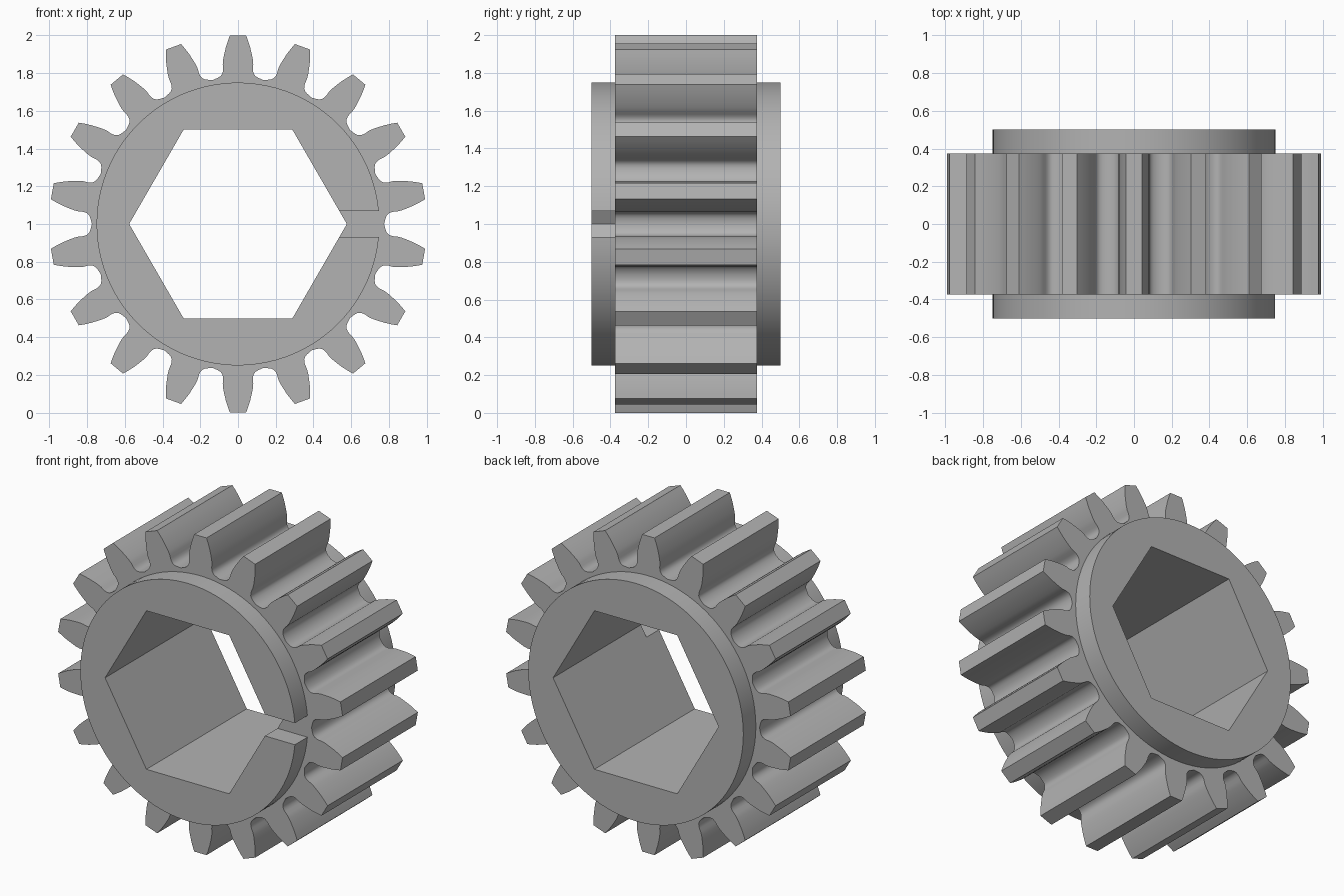
import bpy, bmesh
from math import sin, cos, pi, asin, radians
from mathutils import Vector
from mathutils.geometry import tessellate_polygon

old = bpy.data.objects.get("Cube")
if old:
    bpy.data.objects.remove(old, do_unlink=True)

TEETH = 18
GEAR_Y, COLLAR_Y = 0.375, 0.5
COLLAR_R, HEX_R = 0.75, 0.5 / cos(pi / 6)
SLOT = 0.068  # half height of the keyway
ROOT_R = 0.775

# Half tooth: (radius, half width), tip to root
HALF = [(1.0, 0.043), (0.97, 0.054), (0.935, 0.065), (0.9, 0.073), (0.87, 0.079),
        (0.845, 0.081), (0.825, 0.079), (0.81, 0.08), (0.796, 0.084),
        (0.784, 0.093), (0.776, 0.106)]


def polar(r, a):
    return (r * cos(a), r * sin(a))


def tooth_outline():
    pts = []
    for k in range(TEETH):
        a = radians(10) + k * 2 * pi / TEETH
        side = [(r, -w) for r, w in reversed(HALF)] + HALF
        pts += [(r * cos(a) - t * sin(a), r * sin(a) + t * cos(a)) for r, t in side]
        pts.append(polar(ROOT_R, a + pi / TEETH))
    return pts


bm = bmesh.new()


def vert(p, y):
    return bm.verts.new((p[0], y, p[1] + 1))


def wall(loop, y0, y1):
    """Side surface between two copies of a closed loop."""
    a, b = [vert(p, y0) for p in loop], [vert(p, y1) for p in loop]
    for i in range(len(loop)):
        j = (i + 1) % len(loop)
        bm.faces.new((a[i], a[j], b[j], b[i]))


def cap(loops, y):
    """Flat face at depth y; later loops are holes."""
    vs = [vert(p, y) for loop in loops for p in loop]
    rings = [[Vector((p[0], p[1], 0)) for p in loop] for loop in loops]
    for tri in tessellate_polygon(rings):
        bm.faces.new([vs[i] for i in tri])


# Profiles
teeth = tooth_outline()
corner_x = HEX_R - SLOT / 3 ** 0.5
hexagon = [polar(HEX_R, k * pi / 3) for k in range(6)]
bore = [hexagon[0], (corner_x, SLOT)] + hexagon[1:] + [(corner_x, -SLOT)]
start = asin(SLOT / COLLAR_R)
N = 96
arc = [polar(COLLAR_R, start + (2 * pi - 2 * start) * i / N) for i in range(N + 1)]
circle = [(COLLAR_R, 0)] + arc
split_ring = arc + list(reversed(bore[1:]))
keyway_floor = [hexagon[0], bore[-1], arc[-1], circle[0], arc[0], bore[1]]

# Toothed body
wall(teeth, -GEAR_Y, GEAR_Y)
cap([teeth, circle], -GEAR_Y)
cap([teeth, circle], GEAR_Y)
# Back collar
wall(circle, GEAR_Y, COLLAR_Y)
cap([circle, bore], COLLAR_Y)
# Front collar, split by the keyway
wall(split_ring, -COLLAR_Y, -GEAR_Y)
cap([split_ring], -COLLAR_Y)
cap([keyway_floor], -GEAR_Y)
# Hexagonal bore
wall(bore, -GEAR_Y, COLLAR_Y)

bmesh.ops.remove_doubles(bm, verts=bm.verts[:], dist=1e-5)
bmesh.ops.recalc_face_normals(bm, faces=bm.faces[:])
mesh = bpy.data.meshes.new("pinion_gear")
bm.to_mesh(mesh)
bm.free()
gear = bpy.data.objects.new("pinion_gear", mesh)
bpy.context.collection.objects.link(gear)

# Material
grey = bpy.data.materials.new("steel_grey")
grey.use_nodes = True
colour = (0.45, 0.45, 0.45, 1)
grey.diffuse_color = colour
grey.node_tree.nodes["Principled BSDF"].inputs["Base Color"].default_value = colour
mesh.materials.append(grey)

# Smooth rounded flanks, keep crisp edges
bpy.ops.object.select_all(action="DESELECT")
gear.select_set(True)
bpy.context.view_layer.objects.active = gear
bpy.ops.object.shade_smooth_by_angle(angle=radians(32))
